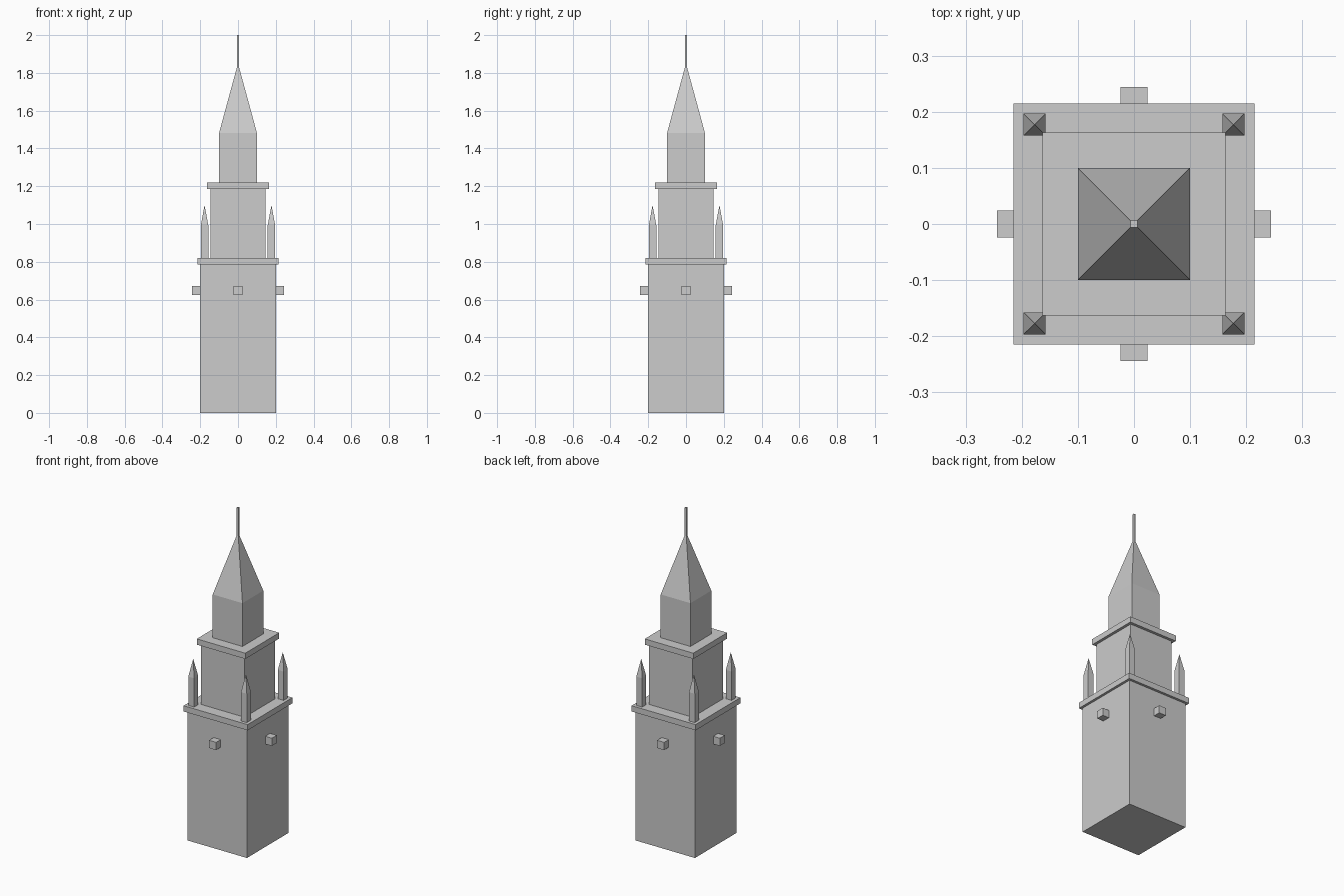
import bpy
import math
from mathutils import Matrix

if "Cube" in bpy.data.objects:
    bpy.data.objects.remove(bpy.data.objects["Cube"])

stone = bpy.data.materials.new("grey stone")
stone.diffuse_color = (0.604, 0.604, 0.604, 1)
stone.use_nodes = True
stone.node_tree.nodes["Principled BSDF"].inputs["Base Color"].default_value = stone.diffuse_color


def profile_solid(name, rings, x=0.0, y=0.0):
    """Square solid from (half width, height) rings; half width 0 makes a point."""
    verts, faces = [], [(3, 2, 1, 0)]
    for half, z in rings:
        start = len(verts)
        if half == 0:
            verts.append((x, y, z))
            faces += [(start - 4 + i, start - 4 + (i + 1) % 4, start) for i in range(4)]
        else:
            verts += [(x + sx * half, y + sy * half, z)
                      for sx, sy in ((-1, -1), (1, -1), (1, 1), (-1, 1))]
            if start:
                faces += [(start - 4 + i, start - 4 + (i + 1) % 4,
                           start + (i + 1) % 4, start + i) for i in range(4)]
    if rings[-1][0] > 0:
        n = len(verts)
        faces.append((n - 4, n - 3, n - 2, n - 1))
    mesh = bpy.data.meshes.new(name)
    mesh.from_pydata(verts, [], faces)
    mesh.materials.append(stone)
    obj = bpy.data.objects.new(name, mesh)
    bpy.context.collection.objects.link(obj)
    return obj


# Stacked tower stages and ledges
profile_solid("tower_base", [(0.20, 0.0), (0.20, 0.785)])
profile_solid("lower_ledge", [(0.215, 0.785), (0.215, 0.82)])
profile_solid("middle_stage", [(0.146, 0.82), (0.146, 1.185)])
profile_solid("upper_ledge", [(0.163, 1.185), (0.163, 1.22)])
profile_solid("belfry_and_spire", [(0.10, 1.22), (0.10, 1.483), (0.0, 1.85)])
profile_solid("finial_rod", [(0.006, 1.82), (0.006, 2.0)])

# Corner pinnacles on the lower ledge
for sx in (-1, 1):
    for sy in (-1, 1):
        profile_solid("corner_pinnacle",
                      [(0.0195, 0.82), (0.0195, 0.995), (0.0, 1.10)],
                      sx * 0.177, sy * 0.177)

# One small block on each side of the base
for i in range(4):
    block = profile_solid("side_block", [(0.0237, 0.625), (0.0237, 0.672)], 0.2203, 0)
    block.data.transform(Matrix.Rotation(i * math.pi / 2, 4, 'Z'))
